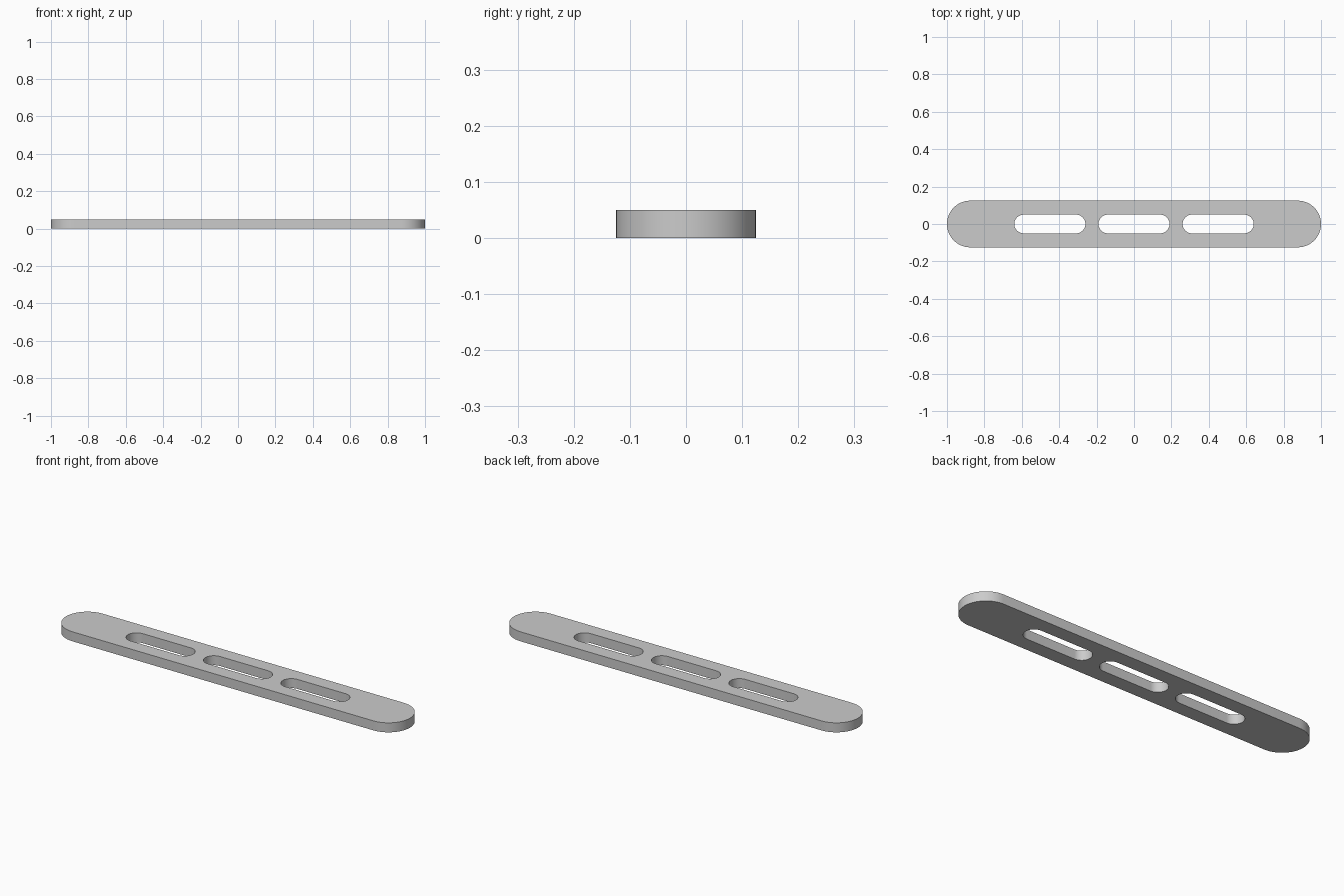
import bpy
import bmesh
from math import pi, cos, sin, radians

cube = bpy.data.objects.get("Cube")
if cube:
    bpy.data.objects.remove(cube, do_unlink=True)

THICKNESS = 0.05
ARC_STEPS = 24


def add_stadium(bm, centre_x, half_length, radius):
    """Closed outline of a straight bar with round ends, lying on the ground."""
    verts = []
    for side in (1, -1):
        end_x = centre_x + side * (half_length - radius)
        for i in range(ARC_STEPS + 1):
            a = -pi / 2 + pi * i / ARC_STEPS
            verts.append(bm.verts.new((end_x + side * radius * cos(a),
                                       side * radius * sin(a), 0)))
    for a, b in zip(verts, verts[1:] + verts[:1]):
        bm.edges.new((a, b))


# Plain grey material
grey = bpy.data.materials.new("plain_grey")
grey.use_nodes = True
colour = (0.6, 0.6, 0.6, 1)
grey.diffuse_color = colour
grey.node_tree.nodes["Principled BSDF"].inputs["Base Color"].default_value = colour

# Flat plate outline with three slots
bm = bmesh.new()
add_stadium(bm, 0, 1.0, 0.125)
for slot_x in (-0.45, 0, 0.45):
    add_stadium(bm, slot_x, 0.19, 0.05)
bmesh.ops.triangle_fill(bm, edges=bm.edges[:], use_beauty=True, normal=(0, 0, 1))
bm.normal_update()
for face in bm.faces:
    if face.normal.z < 0:
        face.normal_flip()

mesh = bpy.data.meshes.new("slotted_bar")
bm.to_mesh(mesh)
bm.free()
mesh.materials.append(grey)
bar = bpy.data.objects.new("slotted_bar", mesh)
bpy.context.collection.objects.link(bar)

# Thicken upwards, then smooth the round ends while keeping the rims sharp
solid = bar.modifiers.new("thickness", 'SOLIDIFY')
solid.thickness = THICKNESS
solid.offset = 1
bpy.ops.object.select_all(action='DESELECT')
bar.select_set(True)
bpy.context.view_layer.objects.active = bar
bpy.ops.object.modifier_apply(modifier=solid.name)
bpy.ops.object.shade_smooth_by_angle(angle=radians(30))
